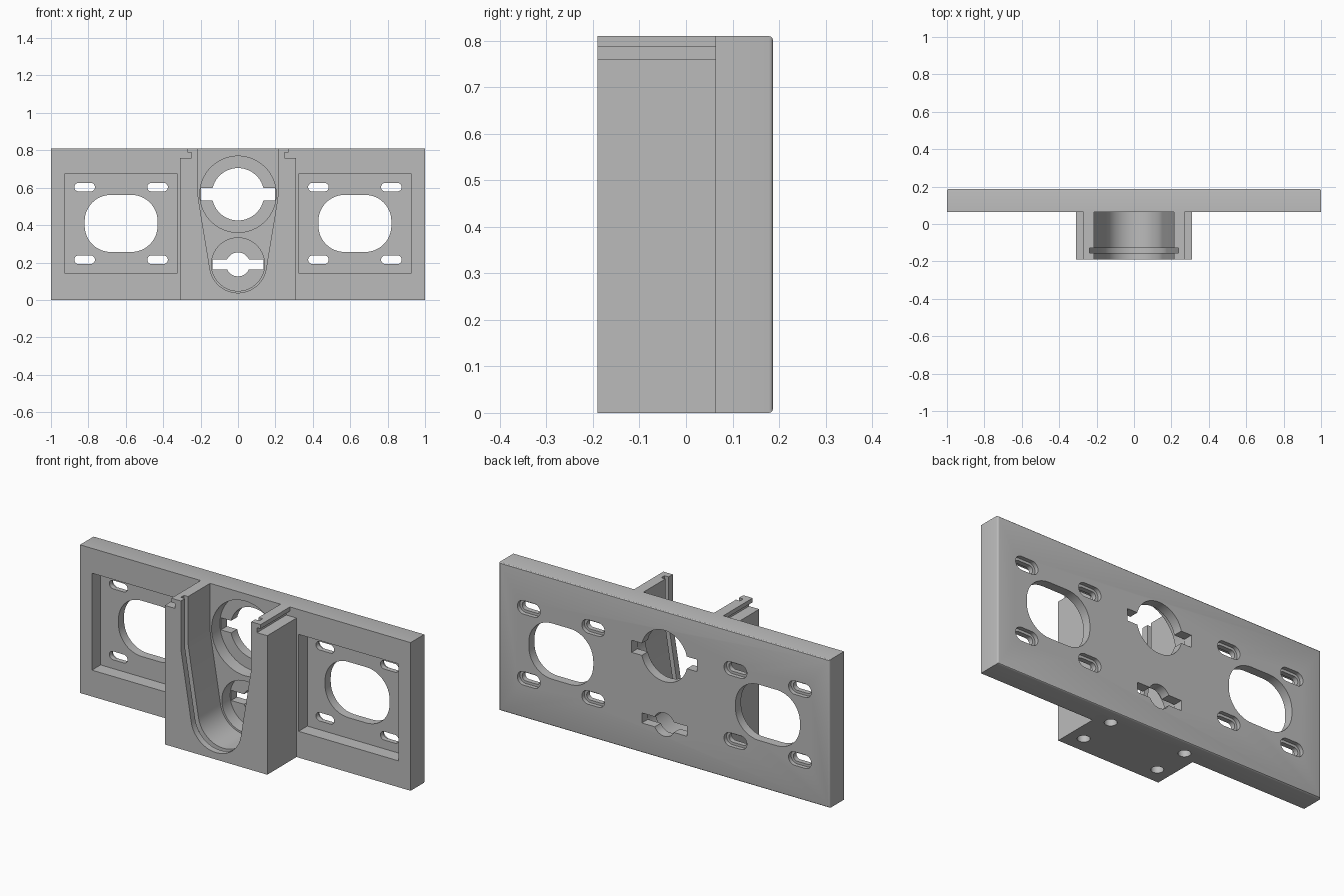
import bpy, bmesh
from math import sin, cos, asin, pi, radians
from mathutils import Matrix

cube = bpy.data.objects.get("Cube")
if cube:
    bpy.data.objects.remove(cube, do_unlink=True)

grey = bpy.data.materials.new("plain grey")
grey.use_nodes = True
COLOUR = (0.5, 0.5, 0.5, 1)
grey.diffuse_color = COLOUR
grey.node_tree.nodes["Principled BSDF"].inputs["Base Color"].default_value = COLOUR

FRONT, JOIN, BACK, TOP = -0.19, 0.063, 0.187, 0.81


def arc(cx, cz, r, a0, a1, n):
    return [(cx + r * cos(a0 + (a1 - a0) * i / n), cz + r * sin(a0 + (a1 - a0) * i / n))
            for i in range(n + 1)]


def circle(cx, cz, r, n=64):
    return arc(cx, cz, r, 0, 2 * pi, n)[:-1]


def rect(cx, cz, w, h):
    x, z = w / 2, h / 2
    return [(cx - x, cz - z), (cx + x, cz - z), (cx + x, cz + z), (cx - x, cz + z)]


def round_rect(cx, cz, w, h, r, n=12):
    x, z = w / 2 - r, h / 2 - r
    pts = []
    for k, (sx, sz) in enumerate([(1, 1), (-1, 1), (-1, -1), (1, -1)]):
        pts += arc(cx + sx * x, cz + sz * z, r, k * pi / 2, (k + 1) * pi / 2, n)
    return pts


def teardrop(top, grow=0):
    """Open-topped channel outline, from upper right round to upper left."""
    big, small, zb, zs = 0.213 + grow, 0.152 + grow, 0.565, 0.19
    t = asin((big - small) / (zb - zs))
    return ([(big, top)] + arc(0, zb, big, 0, -t, 4)
            + arc(0, zs, small, -t, t - pi, 40)
            + arc(0, zb, big, t - pi, -pi, 4) + [(-big, top)])


def prism(name, pts, y0, y1):
    """Extrude an x-z outline from y0 to y1."""
    bm = bmesh.new()
    face = bm.faces.new([bm.verts.new((x, y0, z)) for x, z in pts])
    ext = bmesh.ops.extrude_face_region(bm, geom=[face])["geom"]
    bmesh.ops.translate(bm, vec=(0, y1 - y0, 0),
                        verts=[v for v in ext if isinstance(v, bmesh.types.BMVert)])
    bmesh.ops.remove_doubles(bm, verts=bm.verts, dist=1e-5)
    bmesh.ops.recalc_face_normals(bm, faces=bm.faces)
    return add_object(name, bm)


def add_object(name, bm):
    mesh = bpy.data.meshes.new(name)
    bm.to_mesh(mesh)
    bm.free()
    mesh.materials.append(grey)
    ob = bpy.data.objects.new(name, mesh)
    bpy.context.collection.objects.link(ob)
    return ob


def bottom_hole(x, y, r=0.031, depth=0.15):
    bm = bmesh.new()
    bmesh.ops.create_cone(bm, cap_ends=True, segments=32, radius1=r, radius2=r,
                          depth=2 * depth, matrix=Matrix.Translation((x, y, 0)))
    return add_object("hole_cutter", bm)


def carve(ob, cutters):
    """Subtract the cutters, bake the result and remove the cutters."""
    for c in cutters:
        c.hide_render = True
        mod = ob.modifiers.new("cut", 'BOOLEAN')
        mod.operation, mod.solver, mod.object = 'DIFFERENCE', 'EXACT', c
    bpy.context.view_layer.update()
    deps = bpy.context.evaluated_depsgraph_get()
    mesh = bpy.data.meshes.new_from_object(ob.evaluated_get(deps))
    ob.modifiers.clear()
    ob.data = mesh
    for c in cutters:
        bpy.data.objects.remove(c, do_unlink=True)


def cutter(pts, y0, y1):
    return prism("cutter", pts, y0, y1)


# Mounting plate with rounded back rim
plate = prism("mounting_plate", rect(0, TOP / 2, 2, TOP), JOIN, BACK)
bm = bmesh.new()
bm.from_mesh(plate.data)
rim = [e for e in bm.edges if all(v.co.y > BACK - 0.001 for v in e.verts)]
bmesh.ops.bevel(bm, geom=rim, offset=0.009, segments=3, profile=0.5, affect='EDGES')
bm.to_mesh(plate.data)
bm.free()

cuts = []
# Side pockets, windows and countersunk slots
for side in (-1, 1):
    cx, cz = side * 0.625, 0.409
    cuts.append(cutter(rect(cx, cz, 0.605, 0.53), 0, 0.138))
    cuts.append(cutter(round_rect(cx, cz, 0.39, 0.305, 0.14), 0, 0.3))
    for dx in (-0.195, 0.195):
        for dz in (-0.194, 0.194):
            cuts.append(cutter(round_rect(cx + dx, cz + dz, 0.11, 0.046, 0.0229), 0, 0.3))
            cuts.append(cutter(round_rect(cx + dx, cz + dz, 0.138, 0.074, 0.0369), 0.165, 0.3))

# Two round seats, each with a bore and a cross slot
for cz, seat, bore, slot in ((0.565, 0.204, 0.14, 0.066), (0.19, 0.142, 0.064, 0.055)):
    cuts.append(cutter(circle(0, cz, seat), 0, 0.135))
    cuts.append(cutter(circle(0, cz, bore), 0, 0.3))
    cuts.append(cutter(rect(0, cz, 2 * seat - 0.012, slot), 0.1, 0.3))
cuts += [bottom_hole(x, 0.1) for x in (-0.228, 0.228)]
carve(plate, cuts)

# Front housing with hooked top rails and an open channel
half = [(0.31, 0), (0.31, 0.76), (0.248, 0.76), (0.248, 0.787), (0.27, 0.787), (0.27, TOP)]
mirrored = [(-x, z) for x, z in reversed(half)]
housing = prism("channel_housing", half + teardrop(TOP) + mirrored, FRONT, JOIN)

# Slide-in groove round the channel, plus bottom holes
carve(housing, [cutter(teardrop(TOP + 0.1, 0.025), -0.155, -0.127)]
      + [bottom_hole(x, -0.1) for x in (-0.228, 0.228)])

# Smooth the curved walls, keep edges crisp
bpy.ops.object.select_all(action='DESELECT')
for ob in (plate, housing):
    ob.select_set(True)
bpy.context.view_layer.objects.active = plate
bpy.ops.object.shade_smooth_by_angle(angle=radians(30))
